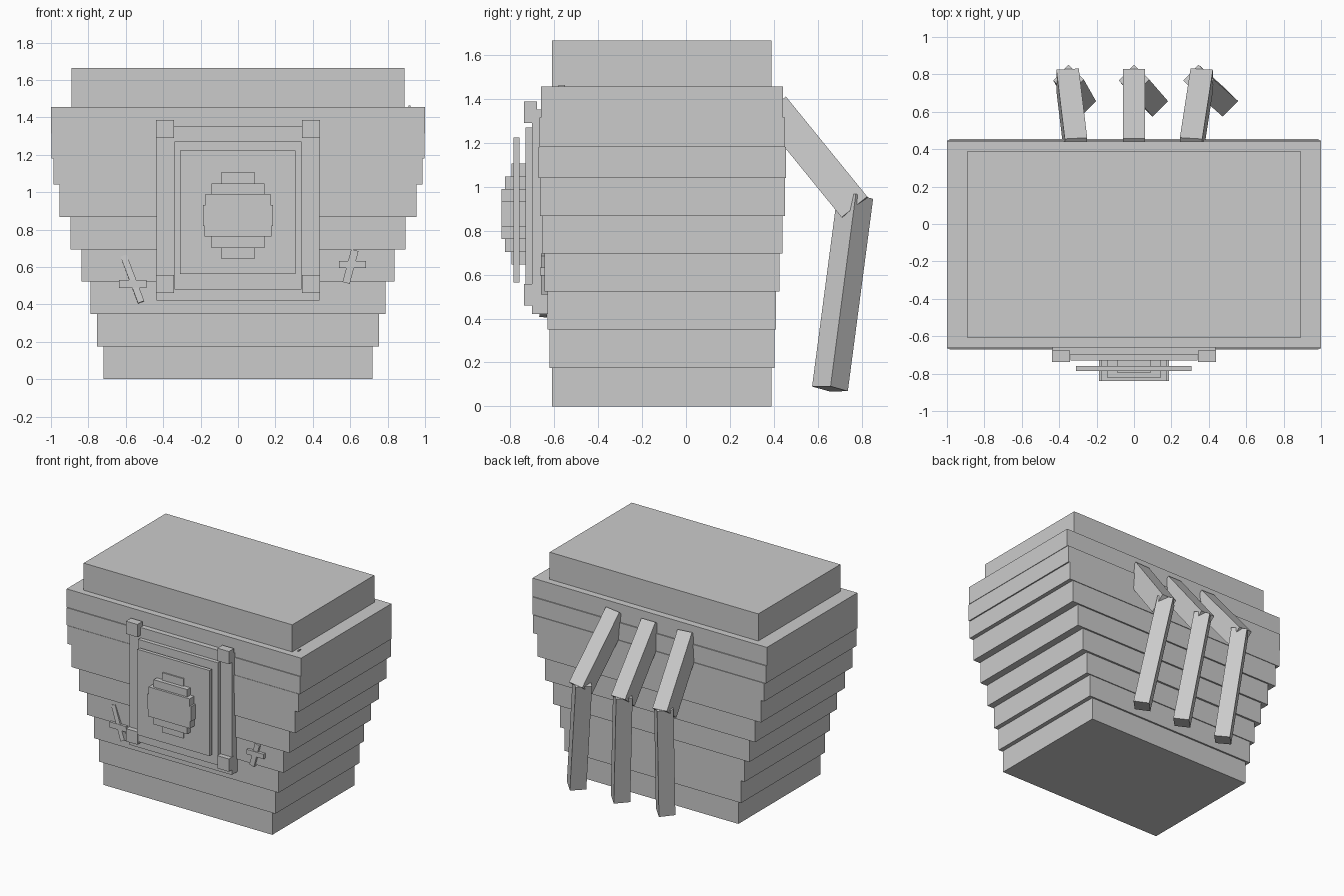
import bpy
from mathutils import Vector, Matrix

grey = bpy.data.materials.new("plain_grey")
grey.diffuse_color = (0.6, 0.6, 0.6, 1)


def finish(ob, name):
    ob.name = name
    ob.data.materials.append(grey)
    return ob


def box(name, x0, x1, y0, y1, z0, z1):
    """Box from its extents."""
    bpy.ops.mesh.primitive_cube_add(size=1)
    ob = bpy.context.object
    ob.location = ((x0 + x1) / 2, (y0 + y1) / 2, (z0 + z1) / 2)
    ob.scale = (x1 - x0, y1 - y0, z1 - z0)
    return finish(ob, name)


def beam(name, start, end, side, width, depth):
    """Square-cut beam between two points; side gives the width direction."""
    a, b = Vector(start), Vector(end)
    d = (b - a).normalized()
    s = Vector(side)
    s = (s - d * s.dot(d)).normalized()
    t = d.cross(s)
    bpy.ops.mesh.primitive_cube_add(size=1)
    ob = bpy.context.object
    rot = Matrix((s, t, d)).transposed().to_4x4()
    ob.matrix_world = (Matrix.Translation((a + b) / 2) @ rot
                       @ Matrix.Diagonal((width, depth, (b - a).length, 1)))
    return finish(ob, name)


# Stepped body: half width, front, back, bottom, top
layers = [
    (0.72, -0.61, 0.39, 0.0, 0.175),
    (0.753, -0.62, 0.403, 0.175, 0.35),
    (0.788, -0.63, 0.41, 0.35, 0.522),
    (0.838, -0.643, 0.425, 0.522, 0.695),
    (0.896, -0.655, 0.438, 0.695, 0.867),
    (0.954, -0.665, 0.45, 0.867, 1.04),
    (0.986, -0.67, 0.455, 1.04, 1.18),
    (0.996, -0.667, 0.45, 1.18, 1.315),
    (1.0, -0.66, 0.442, 1.315, 1.456),
    (0.89, -0.61, 0.39, 1.456, 1.665),
]
for i, (w, y0, y1, z0, z1) in enumerate(layers):
    box(f"body_layer_{i + 1}", -w, w, y0, y1, z0, z1)

# Front frame, panel and floating door
box("frame_plate", -0.437, 0.437, -0.70, -0.60, 0.42, 1.35)
box("inner_panel", -0.34, 0.34, -0.73, -0.69, 0.48, 1.27)
box("door_plate", -0.31, 0.308, -0.785, -0.758, 0.563, 1.223)
for s in (-1, 1):
    for z in (0.509, 1.338):
        box("corner_block", s * 0.39 - 0.049, s * 0.39 + 0.049,
            -0.738, -0.677, z - 0.049, z + 0.049)

# Stepped round boss: half width, front, bottom, top
for w, y, z0, z1 in [
    (0.09, -0.795, 0.645, 0.703), (0.143, -0.823, 0.703, 0.762),
    (0.178, -0.84, 0.762, 0.818), (0.187, -0.84, 0.818, 0.932),
    (0.175, -0.84, 0.932, 0.99), (0.143, -0.823, 0.99, 1.047),
    (0.09, -0.795, 1.047, 1.105),
]:
    box("boss_step", -w, w, y, -0.725, z0, z1)

# Small crossed bars on either side of the frame
box("right_cross_bar", 0.54, 0.685, -0.665, -0.62, 0.595, 0.632)
beam("right_cross_slant", (0.625, -0.645, 0.69), (0.578, -0.645, 0.515),
     (1, 0, 0), 0.04, 0.03)
box("left_cross_bar", -0.635, -0.49, -0.662, -0.61, 0.487, 0.53)
beam("left_cross_slant", (-0.612, -0.632, 0.66), (-0.518, -0.65, 0.412),
     (1, 0, 0), 0.035, 0.035)

# Tiny chip on the top ledge
box("ledge_chip", 0.912, 0.922, -0.58, -0.55, 1.44, 1.463)

# Three bent rear legs: root x, knee x, top and foot x of the lower part
for name, x0, x1, x2, x3 in [
    ("left", -0.31, -0.355, -0.35, -0.285),
    ("middle", 0.0, 0.0, 0.0, 0.10),
    ("right", 0.305, 0.362, 0.345, 0.475),
]:
    beam(f"{name}_upper_leg", (x0, 0.40, 1.358), (x1, 0.77, 0.903),
         (1, 0, 0), 0.12, 0.15)
    beam(f"{name}_lower_leg", (x2, 0.77, 0.955), (x3, 0.655, 0.08),
         (-0.7, -0.72, 0), 0.117, 0.115)
